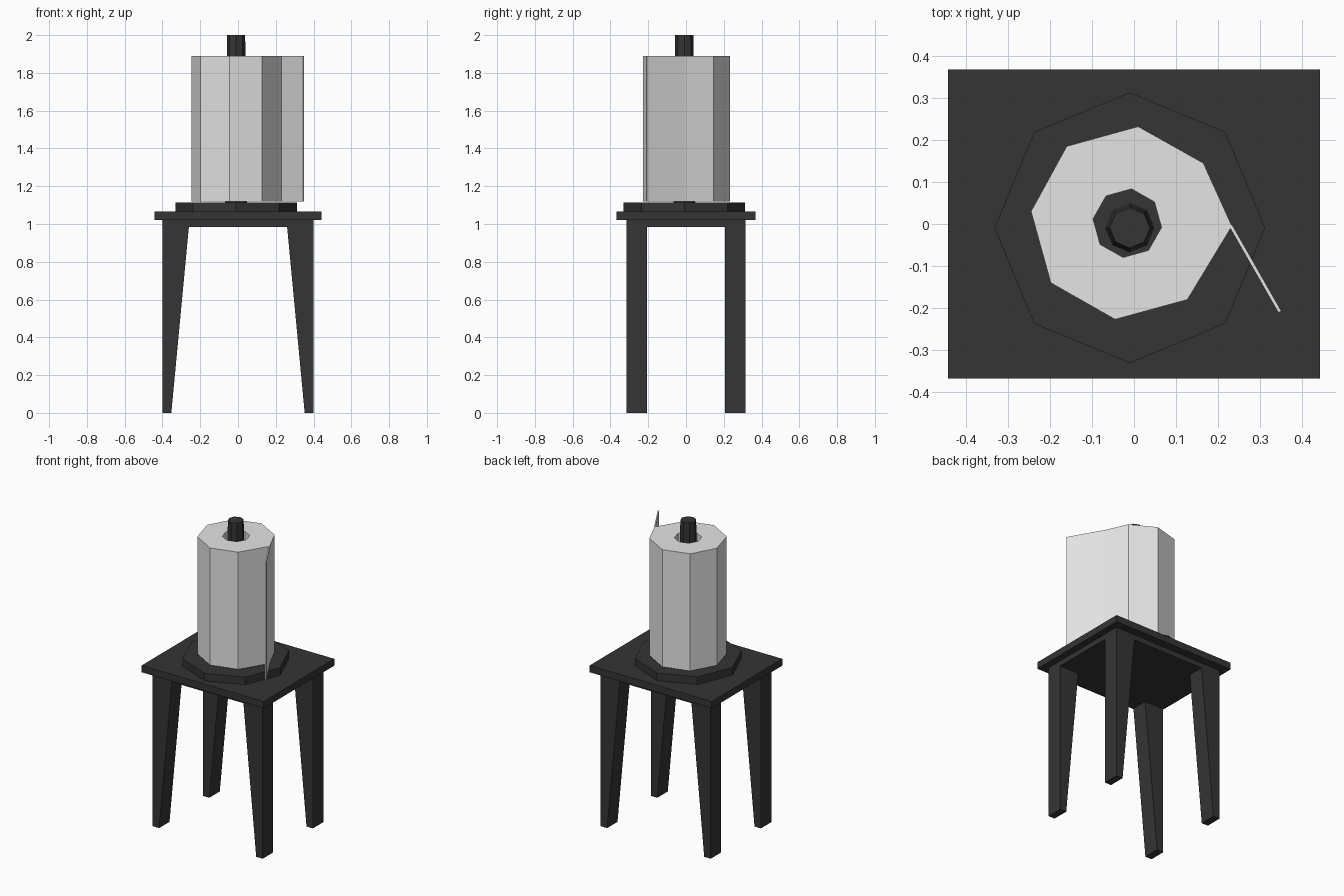
import bpy, bmesh
from math import cos, sin, radians
from mathutils import Vector

cube = bpy.data.objects.get("Cube")
if cube:
    bpy.data.objects.remove(cube)


def material(name, value):
    m = bpy.data.materials.new(name)
    m.use_nodes = True
    colour = (value, value, value, 1)
    m.diffuse_color = colour
    m.node_tree.nodes["Principled BSDF"].inputs["Base Color"].default_value = colour
    return m


dark = material("dark charcoal", 0.035)
paper = material("paper white", 0.78)


def finish(name, bm, mat):
    bmesh.ops.recalc_face_normals(bm, faces=bm.faces)
    mesh = bpy.data.meshes.new(name)
    bm.to_mesh(mesh)
    bm.free()
    mesh.materials.append(mat)
    obj = bpy.data.objects.new(name, mesh)
    bpy.context.collection.objects.link(obj)
    return obj


def bridge(bm, a, b):
    """Join two equal closed rings of vertices with quads."""
    for i in range(len(a)):
        j = (i + 1) % len(a)
        bm.faces.new((a[i], a[j], b[j], b[i]))


def ring(bm, points, z):
    return [bm.verts.new((x, y, z)) for x, y in points]


def loft(name, low, z0, high, z1, mat):
    """Closed solid between two outlines."""
    bm = bmesh.new()
    a, b = ring(bm, low, z0), ring(bm, high, z1)
    bridge(bm, a, b)
    bm.faces.new(a)
    bm.faces.new(b)
    return finish(name, bm, mat)


def rect(x0, x1, y0, y1):
    return [(x0, y0), (x1, y0), (x1, y1), (x0, y1)]


def octagon(cx, cy, r, start=0):
    angles = [radians(start + 45 * i) for i in range(8)]
    return [(cx + r * cos(a), cy + r * sin(a)) for a in angles]


# Table top and the narrower slab beneath it
top = rect(-0.443, 0.443, -0.367, 0.367)
loft("table_top", top, 1.02, top, 1.065, dark)
slab = rect(-0.4, 0.4, -0.315, 0.315)
loft("table_underframe", slab, 0.985, slab, 1.02, dark)

# Four legs, tapered on the inner side only
for sx, side in ((1, "left"), (-1, "right")):
    for sy, end in ((-1, "front"), (1, "back")):
        foot = rect(sx * 0.353, sx * 0.4, sy * 0.207, sy * 0.315)
        head = rect(sx * 0.26, sx * 0.4, sy * 0.207, sy * 0.315)
        loft(f"{end}_{side}_leg", foot, 0, head, 0.985, dark)

# Holder: base disc and tapered rod
disc = octagon(-0.01, -0.009, 0.322)
loft("holder_base", disc, 1.065, disc, 1.115, dark)
loft("holder_rod", octagon(-0.01, -0.009, 0.058), 1.115,
     octagon(-0.01, -0.009, 0.048), 2.0, dark)

# Paper roll: hollow tube, slightly irregular where the sheet leaves it
outer = [(0.01, 0.232), (-0.16, 0.185), (-0.245, 0.03), (-0.198, -0.14),
         (-0.045, -0.227), (0.127, -0.18), (0.233, -0.005), (0.165, 0.145)]
inner = octagon(-0.016, 0.002, 0.082, 83)
bm = bmesh.new()
rings = [ring(bm, p, z) for p, z in
         ((outer, 1.12), (outer, 1.89), (inner, 1.89), (inner, 1.12))]
for i in range(4):
    bridge(bm, rings[i], rings[(i + 1) % 4])
finish("paper_roll", bm, paper)

# Loose sheet hanging off the roll
start, tip = Vector((0.23, -0.004)), Vector((0.347, -0.209))
offset = (tip - start).orthogonal().normalized() * 0.004
sheet = [start + offset, tip + offset, tip - offset, start - offset]
loft("loose_sheet", sheet, 1.12, sheet, 1.89, paper)
